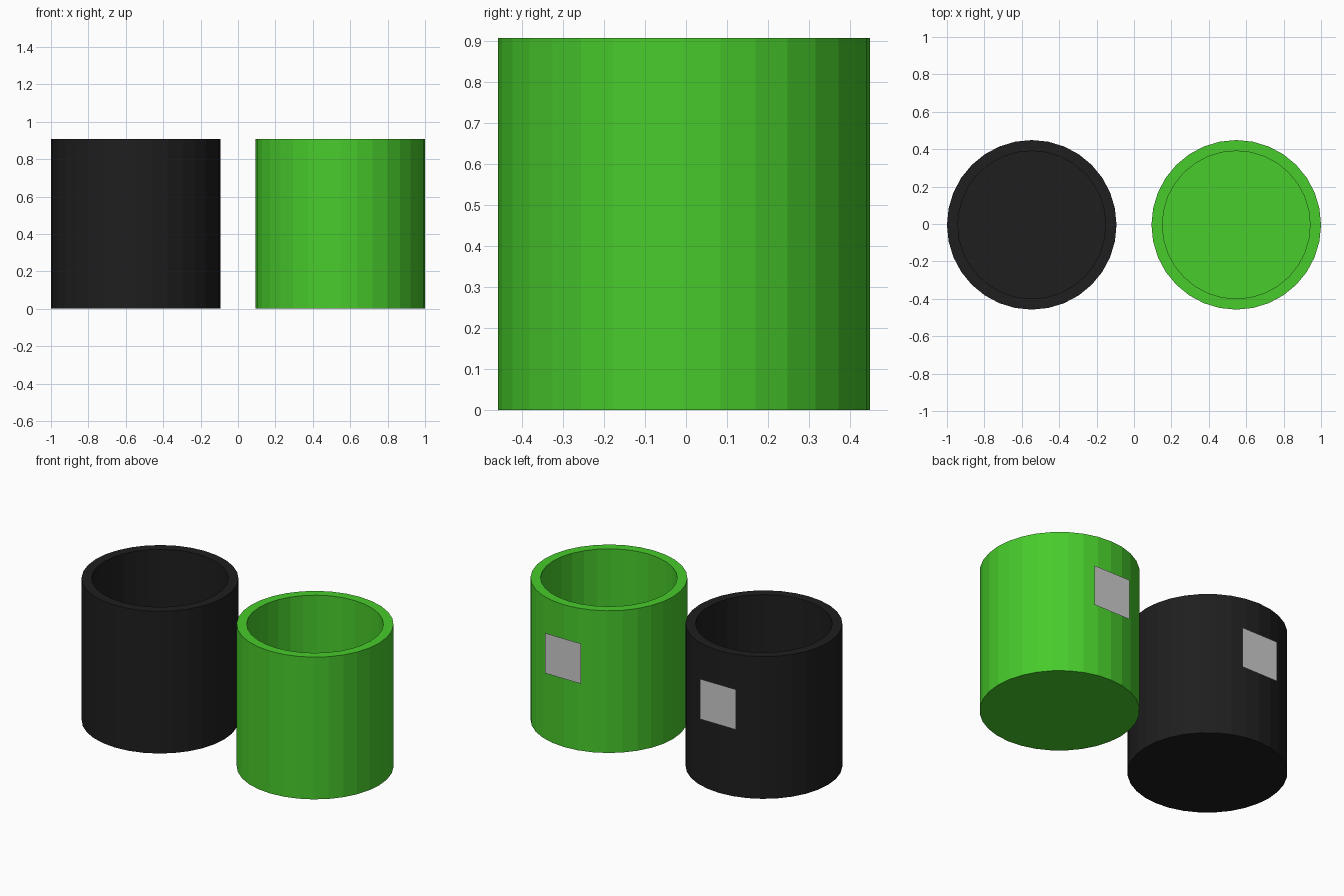
import bpy, bmesh
from math import pi
from mathutils import Matrix

if "Cube" in bpy.data.objects:
    bpy.data.objects.remove(bpy.data.objects["Cube"])

R, R_IN, H, SIDES = 0.4533, 0.395, 0.9067, 32
FLOOR = 0.058
CX, CY = 0.5467, -0.0045
LABEL_Y, LABEL_Z, LABEL_SIZE = 0.4578, 0.568, 0.256


def make_object(name, bm, location, color=None):
    mesh = bpy.data.meshes.new(name)
    bm.to_mesh(mesh)
    bm.free()
    obj = bpy.data.objects.new(name, mesh)
    obj.location = location
    bpy.context.collection.objects.link(obj)
    if color:
        mat = bpy.data.materials.new(name + "_paint")
        mat.diffuse_color = (*color, 1)
        mat.use_nodes = True
        mat.node_tree.nodes["Principled BSDF"].inputs["Base Color"].default_value = mat.diffuse_color
        mesh.materials.append(mat)
    return obj


# Hollow cup: closed profile revolved around the vertical axis
def cup(name, x, color):
    bm = bmesh.new()
    profile = [(0, 0), (R, 0), (R, H), (R_IN, H), (R_IN, FLOOR), (0, FLOOR)]
    verts = [bm.verts.new((0, -r, z)) for r, z in profile]
    edges = [bm.edges.new(pair) for pair in zip(verts, verts[1:])]
    bmesh.ops.spin(bm, geom=verts + edges, cent=(0, 0, 0), axis=(0, 0, 1),
                   angle=2 * pi, steps=SIDES, use_duplicate=False)
    bmesh.ops.remove_doubles(bm, verts=bm.verts, dist=1e-4)
    bmesh.ops.recalc_face_normals(bm, faces=bm.faces)
    make_object(name, bm, (x, CY, 0), color)


# Flat square tag floating just off the back of the cup
def tag(name, x):
    bm = bmesh.new()
    bmesh.ops.create_grid(bm, x_segments=1, y_segments=1, size=LABEL_SIZE / 2,
                          matrix=Matrix.Rotation(-pi / 2, 4, 'X'))
    make_object(name, bm, (x, LABEL_Y, LABEL_Z))


for side, x, color in (("black", -CX, (0.013, 0.013, 0.013)),
                       ("green", CX, (0.065, 0.6, 0.025))):
    cup(side + "_cup", x, color)
    tag(side + "_cup_back_tag", x)
